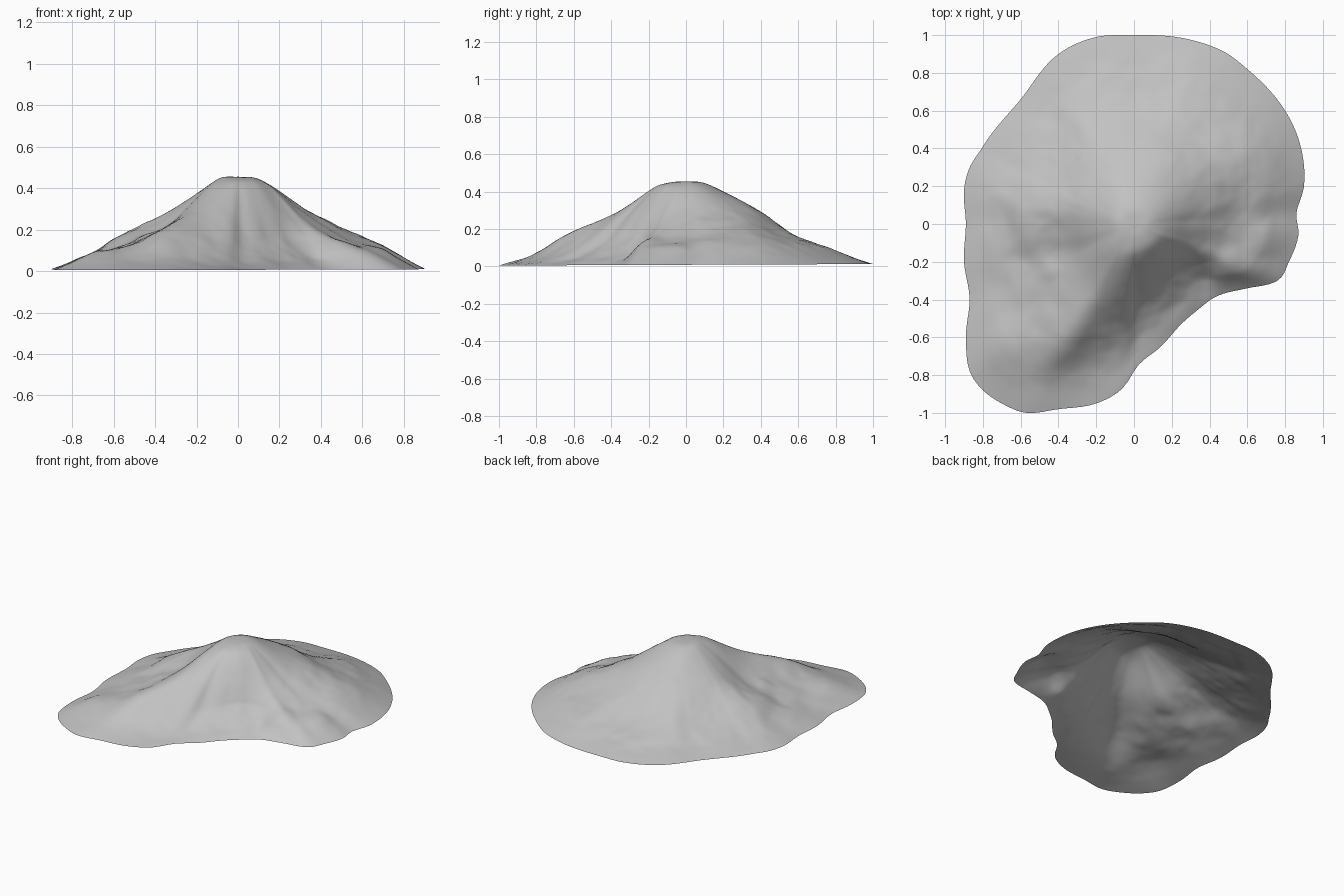
import bpy, bmesh, math
from mathutils import Vector, noise

if "Cube" in bpy.data.objects:
    bpy.data.objects.remove(bpy.data.objects["Cube"])

SECTORS, RINGS = 180, 56

# Foot of the hill, counter-clockwise
OUTLINE = [(.9, .2), (.88, .42), (.8, .6), (.6, .82), (.48, .91), (.28, .98), (0, 1),
           (-.2, .99), (-.4, .9), (-.6, .66), (-.8, .41), (-.87, .3), (-.9, .18), (-.89, 0),
           (-.9, -.2), (-.87, -.4), (-.89, -.6), (-.87, -.78), (-.8, -.88), (-.7, -.95),
           (-.57, -1), (-.4, -.98), (-.2, -.95), (-.06, -.87), (.02, -.75), (.13, -.66),
           (.25, -.53), (.38, -.42), (.47, -.37), (.6, -.34), (.76, -.3), (.82, -.2),
           (.87, -.06), (.86, .06)]

# Slope heights at four even steps from summit to foot, by compass angle
SLOPES = {0: (.4, .265, .16, .1), 27: (.41, .295, .2, .11), 60: (.41, .31, .18, .1),
          90: (.41, .305, .15, .075), 120: (.41, .295, .16, .07), 150: (.4, .29, .16, .07),
          180: (.39, .265, .18, .08), 208: (.39, .22, .13, .075), 225: (.4, .235, .13, .08),
          241: (.42, .3, .205, .075), 255: (.42, .28, .13, .045), 270: (.42, .275, .125, .04),
          300: (.42, .285, .16, .065), 317: (.42, .28, .155, .065), 335: (.41, .25, .15, .09),
          348: (.4, .25, .14, .095)}

# Knolls and hollows: x, y, width, height
KNOLLS = [(.7, -.1, .09, .016), (.5, -.22, .08, .012), (.38, -.28, .06, -.015),
          (-.6, -.02, .09, .012), (-.58, -.18, .08, -.012), (-.45, -.24, .06, .015),
          (-.68, -.64, .09, .012), (.62, .45, .09, .012)]


def smooth_curve(keys, values, t):
    """Cubic curve through the values, with uneven key spacing."""
    last = len(keys) - 1
    i = max(k for k in range(last) if keys[k] <= t or k == 0)

    def slope(k):
        a, b = max(k - 1, 0), min(k + 1, last)
        return (values[b] - values[a]) / (keys[b] - keys[a])

    h = keys[i + 1] - keys[i]
    u = (t - keys[i]) / h
    rise = values[i + 1] - values[i]
    m0, m1 = slope(i) * h, slope(i + 1) * h
    return values[i] + u * (m0 + u * (3 * rise - 2 * m0 - m1 + u * (m0 + m1 - 2 * rise)))


def wrapped(pairs):
    """Sort (angle, value) pairs and repeat them on both sides of the circle."""
    pairs = sorted(pairs)
    full = [(a + turn, v) for turn in (-360, 0, 360) for a, v in pairs]
    return [a for a, v in full], [v for a, v in full]


foot = wrapped([(math.degrees(math.atan2(y, x)) % 360, math.hypot(x, y)) for x, y in OUTLINE])
steps = [wrapped([(a, z[k]) for a, z in SLOPES.items()]) for k in range(4)]

# Height of every step in every sector, blended sideways more near the summit
angles = [360 * s / SECTORS for s in range(SECTORS)]
sector_heights = []
for curve, blend in zip(steps, (10, 5, 3, 2)):
    ring = [smooth_curve(*curve, a) for a in angles]
    sector_heights.append([sum(ring[(s + d) % SECTORS] for d in range(-blend, blend + 1))
                           / (2 * blend + 1) for s in range(SECTORS)])


def surface_point(s, t):
    angle = angles[s]
    # Rings are round at the summit and take the shape of the foot lower down
    reach = .85 + (smooth_curve(*foot, angle) - .85) * min(1, t / .6)
    x = t * reach * math.cos(math.radians(angle))
    y = t * reach * math.sin(math.radians(angle))
    edge = .009 + .004 * y
    heights = [.455, .449] + [ring[s] for ring in sector_heights] + [edge]
    z = smooth_curve([0, .1, .2, .4, .6, .8, 1], heights, t)
    # Weathered relief fades out at the summit and at the foot
    fade = min(1, 4 * t * t) * min(1, 5 * (1 - t))
    rough = noise.fractal(Vector((x * 5, y * 5, 1)), 1, 2, 3)
    z += fade * .01 * rough
    for kx, ky, width, height in KNOLLS:
        z += fade * height * math.exp(-((x - kx) ** 2 + (y - ky) ** 2) / width ** 2)
    return x, y, max(z, 0)


# Hill: an open shell of rings around the summit
bm = bmesh.new()
summit = bm.verts.new(surface_point(0, 0))
rings = [[bm.verts.new(surface_point(s, r / RINGS)) for s in range(SECTORS)]
         for r in range(1, RINGS + 1)]
for s in range(SECTORS):
    n = (s + 1) % SECTORS
    bm.faces.new((summit, rings[0][s], rings[0][n]))
    for inner, outer in zip(rings, rings[1:]):
        bm.faces.new((inner[s], outer[s], outer[n], inner[n]))
for face in bm.faces:
    face.smooth = True

mesh = bpy.data.meshes.new("hill")
bm.to_mesh(mesh)
bm.free()
hill = bpy.data.objects.new("hill", mesh)
bpy.context.collection.objects.link(hill)

# Plain stone colour
stone = bpy.data.materials.new("grey_stone")
stone.use_nodes = True
colour = (.54, .54, .54, 1)
stone.diffuse_color = colour
stone.node_tree.nodes["Principled BSDF"].inputs["Base Color"].default_value = colour
mesh.materials.append(stone)
